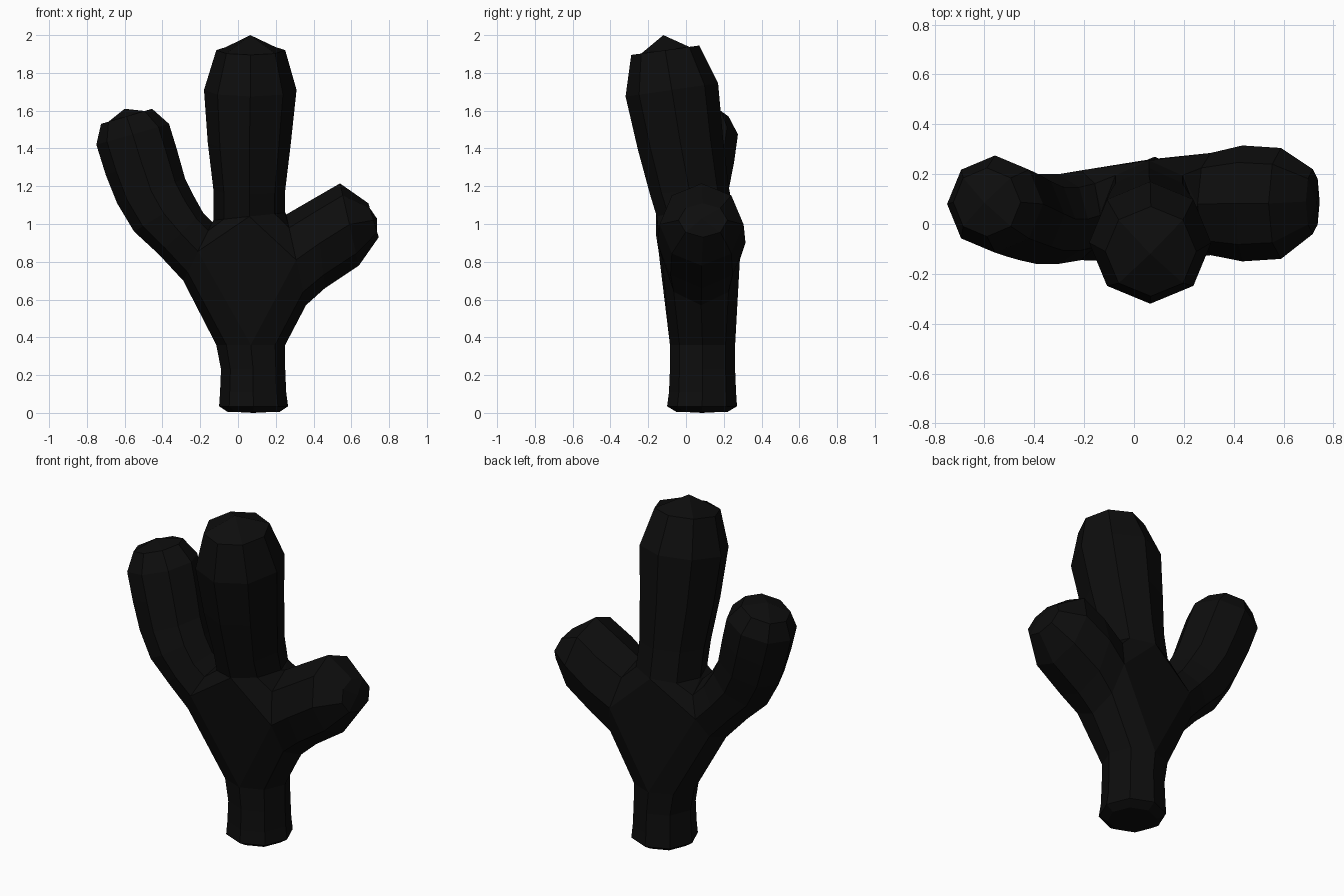
import bpy, bmesh
from math import sin, cos, pi
from mathutils import Vector

if "Cube" in bpy.data.objects:
    bpy.data.objects.remove(bpy.data.objects["Cube"])

SIDES = 8
bm = bmesh.new()


def ring(ax, az, bx, bz, y0, y1, tilt=0.0):
    """Octagon spanning A-B in the front view and y0-y1 in depth."""
    a, b = Vector((ax, 0, az)), Vector((bx, 0, bz))
    mid = (a + b) / 2 + Vector((0, (y0 + y1) / 2, 0))
    u, v = (b - a) / 2, Vector((0, (y1 - y0) / 2, tilt))
    return [bm.verts.new(mid + u * cos(2 * pi * i / SIDES) + v * sin(2 * pi * i / SIDES))
            for i in range(SIDES)]


def limb(rings, tip):
    """Loft rings outwards from the junction and close with a low dome."""
    loops = [ring(*r) for r in rings]
    for p, q in zip(loops, loops[1:]):
        for i in range(SIDES):
            j = (i + 1) % SIDES
            bm.faces.new((p[i], p[j], q[j], q[i]))
    end, apex = loops[-1], bm.verts.new(tip)
    for i in range(1, SIDES, 2):
        bm.faces.new((end[i], end[(i + 1) % SIDES], end[(i + 2) % SIDES], apex))
    return loops[0]


# Trunk, from the junction down to the ground
trunk = limb([(-.115, .36, .25, .36, -.085, .26),
              (-.09, .23, .25, .23, -.085, .26),
              (-.095, .11, .255, .11, -.09, .265),
              (-.10, .035, .265, .035, -.10, .27),
              (-.055, .005, .22, .005, -.05, .22)], (.08, .085, 0))

# Central column leaning forwards
column = limb([(-.13, 1.02, .25, 1.06, -.155, .255),
               (-.13, 1.18, .25, 1.18, -.19, .225, .025),
               (-.16, 1.43, .28, 1.43, -.255, .195, .035),
               (-.18, 1.71, .31, 1.71, -.32, .17, .035),
               (-.115, 1.92, .25, 1.92, -.29, .07, .025)], (.065, -.12, 2.0))

# Long curved arm on the left
left_arm = limb([(-.29, .70, -.135, 1.01, -.145, .215),
                 (-.42, .84, -.185, 1.06, -.16, .20),
                 (-.55, .96, -.235, 1.15, -.16, .20),
                 (-.64, 1.11, -.28, 1.24, -.145, .225),
                 (-.70, 1.26, -.325, 1.40, -.13, .255),
                 (-.75, 1.42, -.365, 1.53, -.115, .275),
                 (-.725, 1.53, -.455, 1.61, -.05, .225)], (-.60, .085, 1.61))

# Short thick arm on the right
right_arm = limb([(.36, .57, .255, 1.05, -.125, .285),
                  (.46, .66, .41, 1.14, -.15, .315),
                  (.64, .78, .54, 1.215, -.14, .305),
                  (.745, .93, .69, 1.11, -.04, .22)], (.735, .085, 1.03))

# Junction: wrap the four open ends, then drop the inner caps
ends = [trunk, column, left_arm, right_arm]
before = set(bm.faces)
bmesh.ops.convex_hull(bm, input=[v for e in ends for v in e], use_existing_faces=False)
web = [f for f in bm.faces if f not in before]
caps = [f for f in web if any(all(v in e for v in f.verts) for e in ends)]
web = [f for f in web if f not in caps]
bmesh.ops.delete(bm, geom=caps, context='FACES')
bmesh.ops.join_triangles(bm, faces=web, angle_face_threshold=.5, angle_shape_threshold=1.2)
bmesh.ops.recalc_face_normals(bm, faces=bm.faces)

mesh = bpy.data.meshes.new("cactus_body")
bm.to_mesh(mesh)
bm.free()
body = bpy.data.objects.new("cactus_body", mesh)
bpy.context.collection.objects.link(body)

# Near-black surface
mat = bpy.data.materials.new("black")
mat.diffuse_color = (.004, .004, .004, 1)
mat.use_nodes = True
mat.node_tree.nodes["Principled BSDF"].inputs["Base Color"].default_value = mat.diffuse_color
mesh.materials.append(mat)
